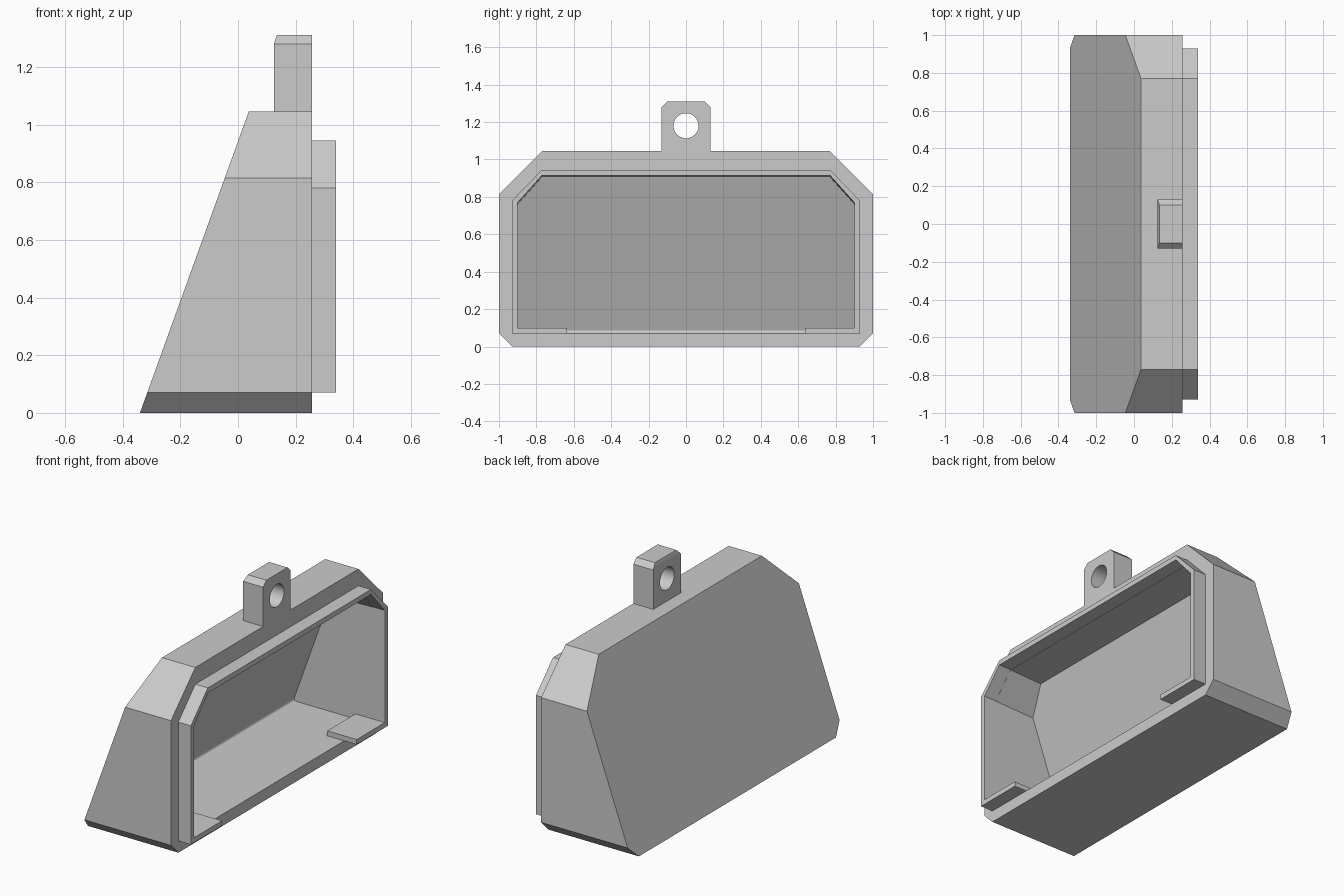
import bpy, bmesh
from mathutils import Vector

if "Cube" in bpy.data.objects:
    bpy.data.objects.remove(bpy.data.objects["Cube"], do_unlink=True)

grey = bpy.data.materials.new("light_grey")
grey.use_nodes = True
colour = (0.6, 0.6, 0.6, 1)
grey.diffuse_color = colour
grey.node_tree.nodes["Principled BSDF"].inputs["Base Color"].default_value = colour


def back_slope(z):
    """x of the leaning rear wall at a given height"""
    return -0.34 + 0.361 * z


def mirrored(half):
    """Close a half outline (y, z) across y = 0"""
    return half + [(-y, z) for y, z in reversed(half)]


def finish(bm, name):
    bmesh.ops.recalc_face_normals(bm, faces=bm.faces[:])
    mesh = bpy.data.meshes.new(name)
    bm.to_mesh(mesh)
    bm.free()
    mesh.materials.append(grey)
    obj = bpy.data.objects.new(name, mesh)
    bpy.context.collection.objects.link(obj)
    return obj


def prism(outline, front, back):
    """Extrude a (y, z) outline along x; back is a function of height"""
    bm = bmesh.new()
    face = bm.faces.new([bm.verts.new((front, y, z)) for y, z in outline])
    out = bmesh.ops.extrude_face_region(bm, geom=[face], use_keep_orig=True)
    rear = [g for g in out["geom"] if isinstance(g, bmesh.types.BMVert)]
    for v in rear:
        v.co.x = back(v.co.z)
    return bm, rear


def cut(obj, cutter):
    """Subtract the cutter and discard it"""
    mod = obj.modifiers.new("cut", "BOOLEAN")
    mod.operation = "DIFFERENCE"
    mod.solver = "EXACT"
    mod.object = cutter
    cutter.hide_render = True
    deps = bpy.context.evaluated_depsgraph_get()
    mesh = bpy.data.meshes.new_from_object(obj.evaluated_get(deps))
    obj.modifiers.clear()
    obj.data = mesh
    bpy.data.objects.remove(cutter, do_unlink=True)


# Housing body with a leaning rear wall
bm, _ = prism(mirrored([(0.93, 0), (1, 0.07), (1, 0.815), (0.77, 1.045)]), 0.257, back_slope)
body = finish(bm, "housing_body")

# Hollow, with a rounded corner between floor and rear wall
bm, rear = prism(mirrored([(0.9, 0.07), (0.9, 0.77), (0.77, 0.915)]), 0.3,
                 lambda z: back_slope(z) + 0.05)
for v in rear:
    if v.co.z > 0.5:
        v.co.z -= 0.01
        v.co.x = back_slope(v.co.z) + 0.05
floor_edge = [e for e in bm.edges
              if all(v in rear and v.co.z < 0.1 for v in e.verts)]
bmesh.ops.bevel(bm, geom=floor_edge, offset=0.02, segments=4, profile=0.5, affect="EDGES")
cut(body, finish(bm, "hollow_cutter"))

# Raised rim, open in the middle of its lower side
rim = [(0.635, 0.07), (0.93, 0.07), (0.93, 0.78), (0.77, 0.945)]
opening = [(0.77, 0.915), (0.9, 0.77), (0.9, 0.1), (0.635, 0.1)]
bm, _ = prism(rim + [(-y, z) for y, z in reversed(rim)]
              + [(-y, z) for y, z in reversed(opening)] + opening,
              0.34, lambda z: 0.257)
finish(bm, "opening_rim")

# Floor tabs running inward from the rim
for side, name in ((1, "left"), (-1, "right")):
    tab = [(side * y, z) for y, z in ((0.635, 0.07), (0.9, 0.07), (0.9, 0.1), (0.635, 0.1))]
    bm, _ = prism(tab, 0.257, lambda z: 0.145)
    finish(bm, "floor_tab_" + name)

# Hanging lug with clipped corners
bm, rear = prism(mirrored([(0.13, 1.04), (0.13, 1.28), (0.1, 1.31)]), 0.257, lambda z: 0.125)
bmesh.ops.bisect_plane(bm, geom=bm.verts[:] + bm.edges[:] + bm.faces[:],
                       plane_co=(0, 0, 1.28), plane_no=(0, 0, 1))
for v in bm.verts:
    if v.co.z > 1.3 and v.co.x < 0.2:
        v.co.x = 0.135
lug = finish(bm, "hanging_lug")

# Round hole through the lug
bpy.ops.mesh.primitive_cylinder_add(vertices=48, radius=0.067, depth=0.6,
                                    location=(0.19, 0, 1.18), rotation=(0, 1.5708, 0))
hole = bpy.context.object
hole.name = "hole_cutter"
hole.data.materials.append(grey)
bpy.context.view_layer.update()
cut(lug, hole)
bpy.ops.object.select_all(action="DESELECT")
lug.select_set(True)
bpy.context.view_layer.objects.active = lug
bpy.ops.object.shade_smooth_by_angle()
